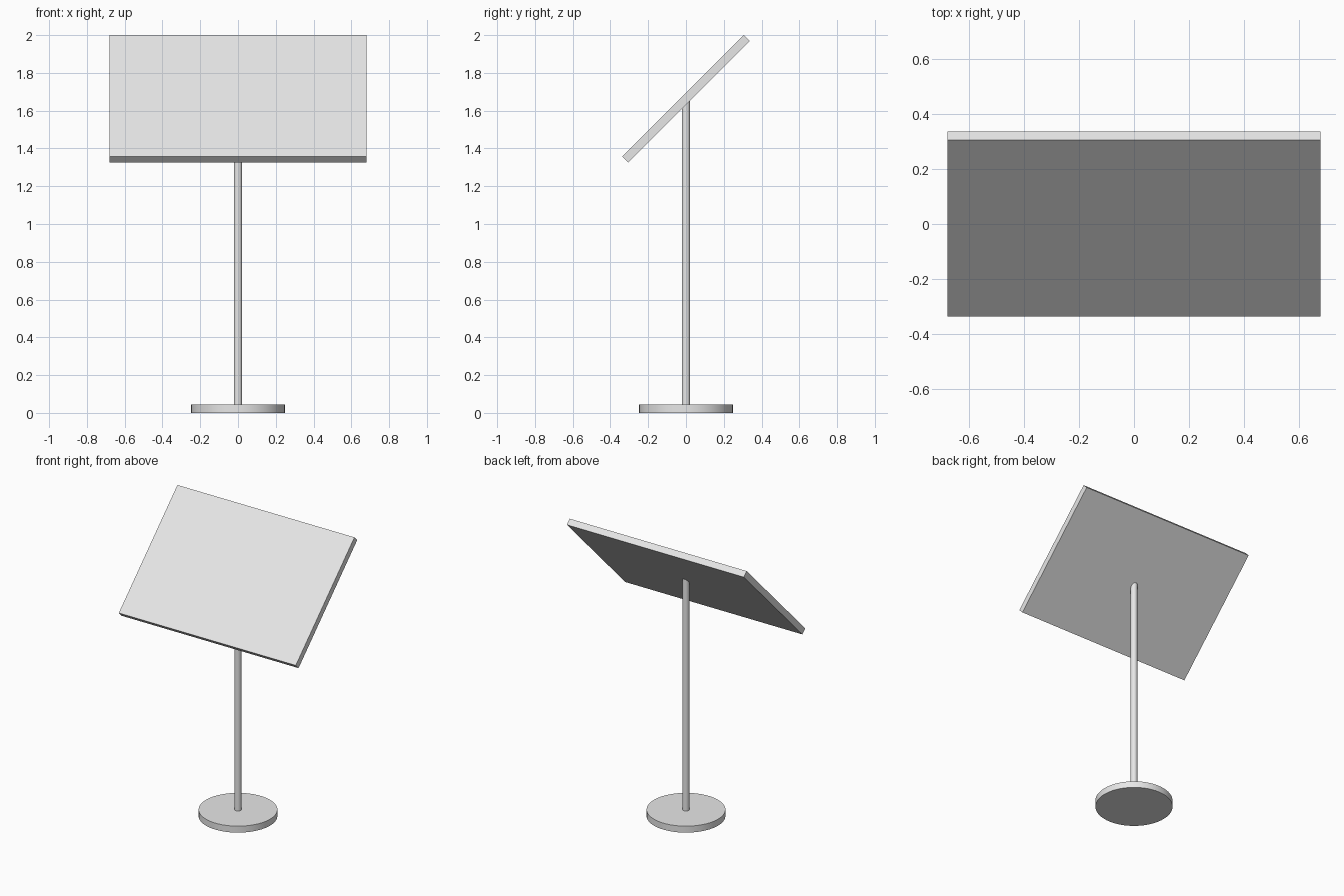
import bpy
import math

cube = bpy.data.objects.get("Cube")
if cube:
    bpy.data.objects.remove(cube, do_unlink=True)

# One plain grey for every part
grey = bpy.data.materials.new("light_grey")
grey.use_nodes = True
colour = (0.8, 0.8, 0.8, 1.0)
grey.diffuse_color = colour
grey.node_tree.nodes["Principled BSDF"].inputs["Base Color"].default_value = colour


def finish(name):
    obj = bpy.context.object
    obj.name = name
    obj.data.materials.append(grey)
    return obj


def cylinder(name, radius, bottom, top, sides):
    bpy.ops.mesh.primitive_cylinder_add(
        vertices=sides, radius=radius, depth=top - bottom,
        location=(0, 0, (bottom + top) / 2))
    bpy.ops.object.shade_smooth_by_angle(angle=math.radians(30))
    return finish(name)


# Round foot and slim pole
cylinder("base_disc", 0.248, 0.0, 0.045, 64)
cylinder("pole", 0.022, 0.04, 1.652, 32)

# Board tilted 45 degrees, facing forward and up
bpy.ops.mesh.primitive_cube_add(size=1, location=(0, 0, 1.663))
panel = finish("tilted_panel")
panel.scale = (1.36, 0.91, 0.0435)
bpy.ops.object.transform_apply(location=False, rotation=False, scale=True)
panel.rotation_euler.x = math.radians(45)
